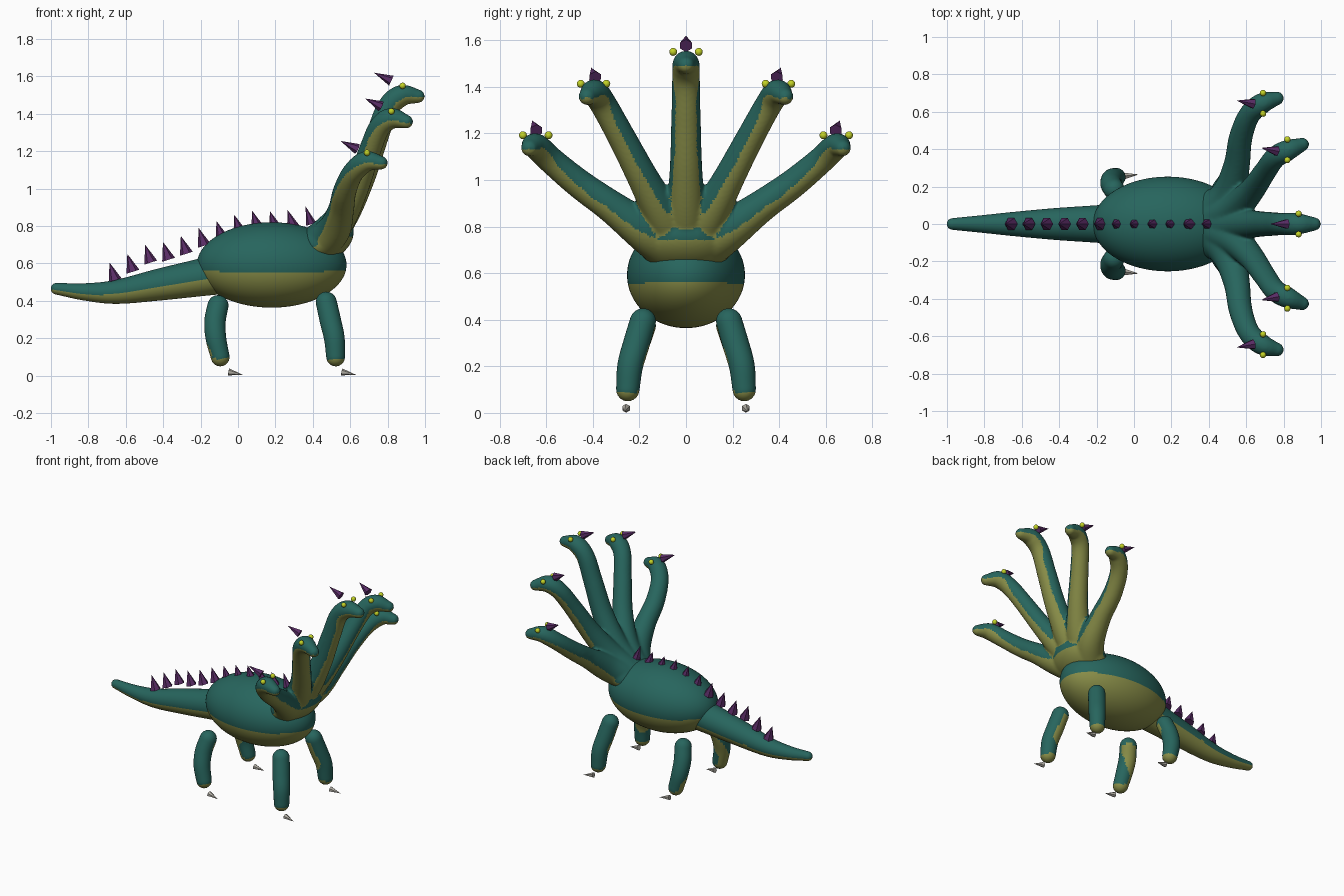
import bpy, bmesh, math
from mathutils import Vector, Matrix

cube = bpy.data.objects.get("Cube")
if cube:
    bpy.data.objects.remove(cube, do_unlink=True)


def material(name, rgb):
    m = bpy.data.materials.new(name)
    m.use_nodes = True
    m.diffuse_color = (*rgb, 1)
    m.node_tree.nodes["Principled BSDF"].inputs["Base Color"].default_value = (*rgb, 1)
    return m


TEAL = material("teal_skin", (0.02, 0.13, 0.11))
OLIVE = material("olive_belly", (0.25, 0.27, 0.065))
PURPLE = material("purple_spike", (0.10, 0.025, 0.13))
YELLOW = material("yellow_eye", (0.55, 0.65, 0.02))
GREY = material("grey_claw", (0.45, 0.43, 0.38))
BELLY_SLOPE = -0.2


def finish(bm, name, mats, smooth=True):
    bmesh.ops.recalc_face_normals(bm, faces=bm.faces)
    me = bpy.data.meshes.new(name)
    bm.to_mesh(me)
    bm.free()
    for m in mats:
        me.materials.append(m)
    ob = bpy.data.objects.new(name, me)
    bpy.context.collection.objects.link(ob)
    paint(me, smooth)
    return ob


def paint(me, smooth=True):
    # Skin that faces downwards takes the belly colour
    for p in me.polygons:
        p.use_smooth = smooth
        if len(me.materials) > 1:
            p.material_index = int(p.normal.z < BELLY_SLOPE)


def spline(keys, steps=8):
    # Smooth path through (x, y, z, radius) keys
    k = [Vector(p) for p in keys]
    k = [2 * k[0] - k[1]] + k + [2 * k[-1] - k[-2]]
    out = []
    for a, b, c, d in zip(k, k[1:], k[2:], k[3:]):
        for i in range(steps):
            t = i / steps
            out.append(0.5 * (2 * b + (c - a) * t + (2 * a - 5 * b + 4 * c - d) * t * t
                              + (3 * b - a - 3 * c + d) * t ** 3))
    return out + [k[-2]]


def add_tube(bm, keys, sides=32):
    # Round tube with domed ends; each ring is (centre, direction, radius)
    s = spline(keys)
    pts, rad = [v.to_3d() for v in s], [v.w for v in s]
    dirs = [(pts[min(i + 1, len(pts) - 1)] - pts[max(i - 1, 0)]).normalized()
            for i in range(len(pts))]
    rings = list(zip(pts, dirs, rad))
    dome = [math.radians(a) for a in (18, 36, 54, 72, 86)]
    start = [(pts[0] - dirs[0] * rad[0] * math.sin(a), dirs[0], rad[0] * math.cos(a)) for a in reversed(dome)]
    end = [(pts[-1] + dirs[-1] * rad[-1] * math.sin(a), dirs[-1], rad[-1] * math.cos(a)) for a in dome]
    u = dirs[0].orthogonal()
    prev = None
    for n, (c, d, r) in enumerate(start + rings + end):
        u = (u - d * u.dot(d)).normalized()
        w = d.cross(u)
        ring = []
        for i in range(sides):
            a = math.tau * i / sides
            ring.append(bm.verts.new(c + (u * math.cos(a) + w * math.sin(a)) * r))
        if prev:
            for i in range(sides):
                j = (i + 1) % sides
                bm.faces.new((prev[i], prev[j], ring[j], ring[i]))
        else:
            bm.faces.new(ring[::-1])
        prev = ring
    bm.faces.new(prev)


def add_ball(bm, centre, radii, tilt=0, u=64, v=48):
    mat = Matrix.Translation(centre) @ Matrix.Rotation(tilt, 4, 'Y') @ Matrix.Diagonal((*radii, 1))
    bmesh.ops.create_uvsphere(bm, u_segments=u, v_segments=v, radius=1, matrix=mat)


def spike(name, base, tip, radius, mat, sides=6):
    base, tip = Vector(base), Vector(tip)
    axis = tip - base
    rot = axis.to_track_quat('Z', 'Y').to_matrix().to_4x4()
    bm = bmesh.new()
    bmesh.ops.create_cone(bm, cap_ends=True, segments=sides, radius1=radius, radius2=0,
                          depth=axis.length, matrix=Matrix.Translation((base + tip) / 2) @ rot)
    finish(bm, name, [mat], False)


def mirror(p, side):
    return (p[0], p[1] * side, *p[2:])


SKIN = [TEAL, OLIVE]

# Body
bm = bmesh.new()
add_ball(bm, (0.18, 0, 0.592), (0.4, 0.253, 0.228), u=96, v=72)
finish(bm, "body", SKIN)

# Tail
bm = bmesh.new()
add_tube(bm, [(0, 0, 0.56, 0.115), (-0.2, 0, 0.525, 0.1), (-0.42, 0, 0.487, 0.085),
              (-0.65, 0, 0.448, 0.064), (-0.82, 0, 0.448, 0.046), (-0.97, 0, 0.465, 0.031)], 48)
finish(bm, "tail", SKIN)

# Neck paths with their eyes and horns, for the centre and one side
NECKS = {
    "centre": dict(
        path=[(0.42, 0, 0.7, 0.1), (0.55, 0, 0.84, 0.085), (0.66, 0, 1.05, 0.07), (0.74, 0, 1.27, 0.063),
              (0.8, 0, 1.43, 0.06), (0.875, 0, 1.497, 0.058), (0.963, 0, 1.494, 0.037)],
        eye=(0.88, 0, 1.55), horn=((0.82, 0, 1.577), (0.727, 0, 1.62))),
    "inner": dict(
        path=[(0.42, 0.03, 0.7, 0.1), (0.54, 0.09, 0.83, 0.085), (0.63, 0.18, 1.0, 0.068), (0.7, 0.28, 1.19, 0.06),
              (0.755, 0.355, 1.325, 0.058), (0.82, 0.393, 1.375, 0.057), (0.9, 0.425, 1.358, 0.037)],
        eye=(0.82, 0.397, 1.413), horn=((0.765, 0.39, 1.44), (0.68, 0.407, 1.482))),
    "outer": dict(
        path=[(0.42, 0.05, 0.69, 0.1), (0.51, 0.17, 0.775, 0.09), (0.55, 0.32, 0.885, 0.07), (0.57, 0.46, 0.985, 0.063),
              (0.615, 0.58, 1.085, 0.058), (0.685, 0.645, 1.145, 0.056), (0.765, 0.672, 1.138, 0.037)],
        eye=(0.69, 0.645, 1.192), horn=((0.638, 0.643, 1.212), (0.548, 0.66, 1.255))),
}

bm = bmesh.new()
add_ball(bm, (0.46, 0, 0.72), (0.17, 0.2, 0.11), tilt=-0.5)
for key, neck in NECKS.items():
    for side in ((1,) if key == "centre" else (1, -1)):
        label = key if key == "centre" else key + ("_left" if side > 0 else "_right")
        add_tube(bm, [mirror(p, side) for p in neck["path"]])
        spike("horn_" + label, *[mirror(p, side) for p in neck["horn"]], 0.029, PURPLE)
        for tag, off in (("a", 0.055), ("b", -0.055)):
            x, y, z = mirror(neck["eye"], side)
            eye = bmesh.new()
            add_ball(eye, (x, y + off, z), (0.017,) * 3, u=12, v=8)
            finish(eye, "eye_%s_%s" % (label, tag), [YELLOW])

# Fuse the chest and five necks into one smooth skin
necks = finish(bm, "chest_and_necks", SKIN)
fuse = necks.modifiers.new("fuse", 'REMESH')
fuse.mode = 'VOXEL'
fuse.voxel_size = 0.009
soften = necks.modifiers.new("soften", 'SMOOTH')
soften.factor = 0.5
soften.iterations = 8
depsgraph = bpy.context.evaluated_depsgraph_get()
fused = bpy.data.meshes.new_from_object(necks.evaluated_get(depsgraph))
necks.modifiers.clear()
necks.data = fused
if not fused.materials:
    for m in SKIN:
        fused.materials.append(m)
paint(fused)

# Legs and claws
LEGS = {
    "front": ([(0.472, 0.185, 0.393, 0.056), (0.495, 0.215, 0.29, 0.057),
               (0.515, 0.24, 0.2, 0.055), (0.522, 0.25, 0.1, 0.05)], 0.555),
    "hind": ([(-0.107, 0.185, 0.375, 0.056), (-0.123, 0.215, 0.29, 0.057),
              (-0.118, 0.24, 0.2, 0.055), (-0.095, 0.25, 0.1, 0.05)], -0.05),
}
for key, (path, claw_x) in LEGS.items():
    for side, tag in ((1, "left"), (-1, "right")):
        bm = bmesh.new()
        add_tube(bm, [mirror(p, side) for p in path])
        finish(bm, "%s_leg_%s" % (key, tag), SKIN)
        spike("%s_claw_%s" % (key, tag), (claw_x, 0.257 * side, 0.02),
              (claw_x + 0.075, 0.265 * side, 0.005), 0.019, GREY)

# Spikes along the back and tail
ridge = [0.51, 0.556, 0.605, 0.62, 0.652, 0.695, 0.732, 0.765, 0.787, 0.785, 0.79, 0.81]
for i, z in enumerate(ridge):
    x = -0.657 + 0.0953 * i
    spike("back_spike_%d" % (i + 1), (x, 0, z), (x - 0.03, 0, z + 0.095),
          0.036 if i < len(ridge) - 1 else 0.028, PURPLE)
